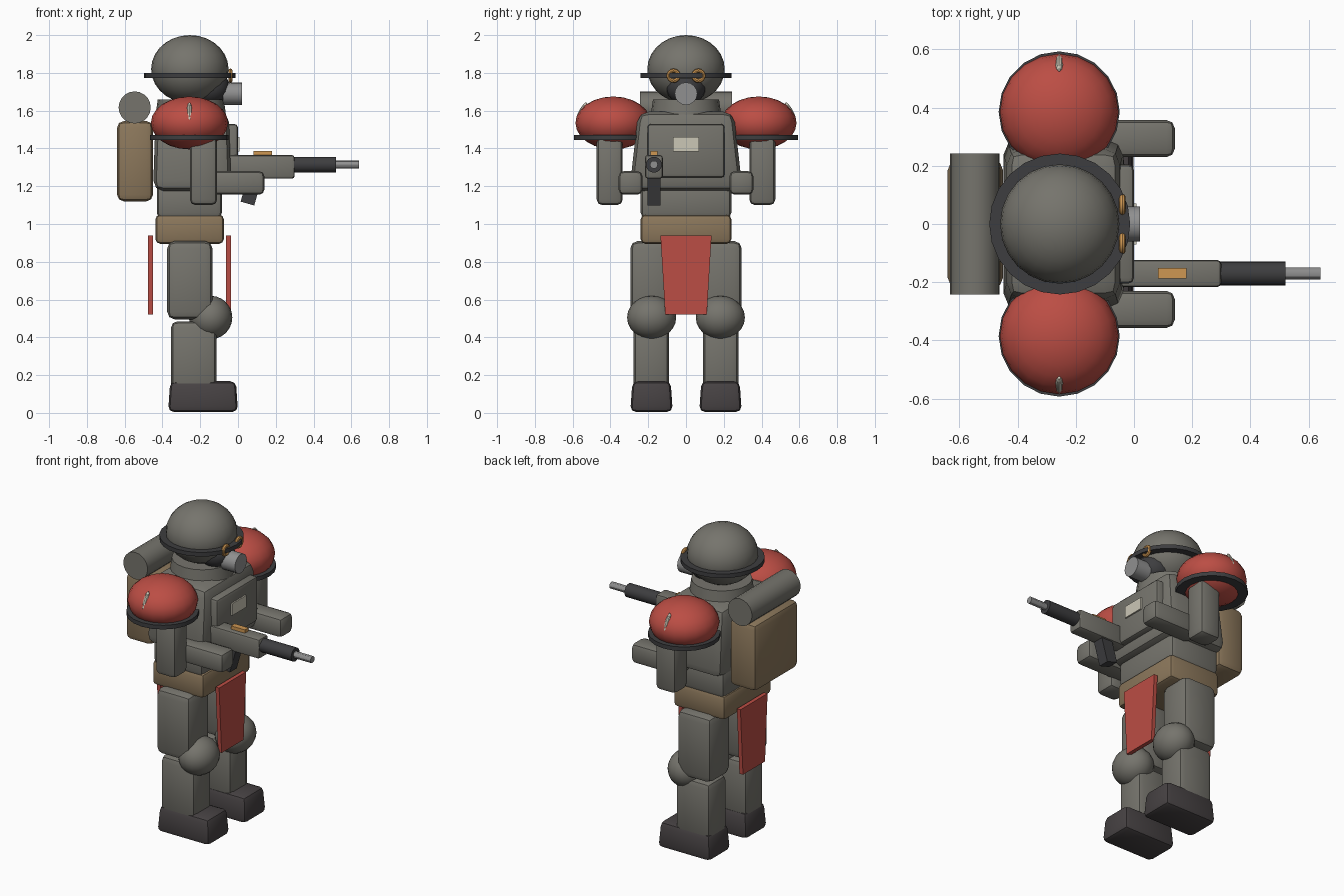
import bpy, bmesh, math
from mathutils import Matrix, Vector

if "Cube" in bpy.data.objects:
    bpy.data.objects.remove(bpy.data.objects["Cube"])


def mat(name, r, g, b):
    m = bpy.data.materials.new(name)
    m.diffuse_color = (r, g, b, 1)
    m.use_nodes = True
    m.node_tree.nodes["Principled BSDF"].inputs["Base Color"].default_value = m.diffuse_color
    return m


GREY = mat("armour grey", 0.18, 0.175, 0.152)
DARK = mat("gun dark", 0.047, 0.047, 0.05)
BOOT = mat("boot dark", 0.062, 0.054, 0.056)
RED = mat("red", 0.5, 0.075, 0.058)
TAN = mat("tan leather", 0.26, 0.185, 0.105)
BRASS = mat("brass", 0.62, 0.31, 0.085)
STEEL = mat("steel", 0.28, 0.28, 0.28)
CREAM = mat("cream", 0.6, 0.57, 0.47)


def finish(bm, name, material):
    me = bpy.data.meshes.new(name)
    bmesh.ops.recalc_face_normals(bm, faces=bm.faces)
    bm.to_mesh(me)
    bm.free()
    me.materials.append(material)
    ob = bpy.data.objects.new(name, me)
    bpy.context.collection.objects.link(ob)
    bpy.ops.object.select_all(action='DESELECT')
    ob.select_set(True)
    bpy.context.view_layer.objects.active = ob
    bpy.ops.object.shade_smooth_by_angle(angle=math.radians(30))
    return ob


def box(name, material, x, y, z, bevel=0.0, taper=(1, 1), tilt=0.0, segs=2):
    """Box from (min, max) ranges; taper scales the top, tilt turns about y."""
    bm = bmesh.new()
    bmesh.ops.create_cube(bm, size=1)
    for v in bm.verts:
        if v.co.z > 0:
            v.co.x *= taper[0]
            v.co.y *= taper[1]
        v.co = Vector((v.co.x * (x[1] - x[0]), v.co.y * (y[1] - y[0]), v.co.z * (z[1] - z[0])))
    if bevel:
        bmesh.ops.bevel(bm, geom=bm.edges[:], offset=bevel, segments=segs, profile=0.5, affect='EDGES')
    centre = Vector((sum(x) / 2, sum(y) / 2, sum(z) / 2))
    bmesh.ops.transform(bm, matrix=Matrix.Translation(centre) @ Matrix.Rotation(tilt, 4, 'Y'), verts=bm.verts)
    return finish(bm, name, material)


def ball(name, material, c, r, tilt=0.0, u=20, v=12):
    bm = bmesh.new()
    bmesh.ops.create_uvsphere(bm, u_segments=u, v_segments=v, radius=1)
    m = Matrix.Translation(c) @ Matrix.Rotation(tilt, 4, 'X') @ Matrix.Diagonal((*r, 1))
    bmesh.ops.transform(bm, matrix=m, verts=bm.verts)
    return finish(bm, name, material)


def cyl(name, material, c, r, depth, axis='Z', r2=None, n=20):
    bm = bmesh.new()
    bmesh.ops.create_cone(bm, cap_ends=True, segments=n, radius1=r, radius2=r if r2 is None else r2, depth=depth)
    rot = {'X': Matrix.Rotation(math.pi / 2, 4, 'Y'), 'Y': Matrix.Rotation(math.pi / 2, 4, 'X'),
           'Z': Matrix.Identity(4)}[axis]
    bmesh.ops.transform(bm, matrix=Matrix.Translation(c) @ rot, verts=bm.verts)
    return finish(bm, name, material)


def torus_x(name, material, c, R, r, n=16, k=8):
    """Ring facing along x."""
    bm = bmesh.new()
    rings = []
    for i in range(n):
        a = 2 * math.pi * i / n
        ring = []
        for j in range(k):
            b = 2 * math.pi * j / k
            d = R + r * math.cos(b)
            ring.append(bm.verts.new((c[0] + r * math.sin(b), c[1] + d * math.cos(a), c[2] + d * math.sin(a))))
        rings.append(ring)
    for i in range(n):
        p, q = rings[i], rings[(i + 1) % n]
        for j in range(k):
            bm.faces.new((p[j], q[j], q[(j + 1) % k], p[(j + 1) % k]))
    return finish(bm, name, material)


# Head: helmet, brim, mask with filter
ball("helmet", GREY, (-0.255, 0, 1.82), (0.205, 0.205, 0.18), u=24, v=14)
cyl("helmet_brim", DARK, (-0.255, 0, 1.787), 0.242, 0.026, n=24)
ball("face_mask", DARK, (-0.15, 0, 1.725), (0.105, 0.105, 0.095))
cyl("mask_filter", STEEL, (-0.03, 0, 1.69), 0.06, 0.1, 'X', n=16)
cyl("collar", GREY, (-0.25, 0, 1.605), 0.19, 0.11, r2=0.175)

# Torso, belt and chest plate
box("chest", GREY, (-0.45, -0.035), (-0.3, 0.3), (1.175, 1.595), 0.055, (0.93, 0.84))
box("chest_plate", GREY, (-0.12, 0.0), (-0.205, 0.205), (1.245, 1.53), 0.02)
box("chest_badge", CREAM, (0.0, 0.009), (-0.07, 0.07), (1.385, 1.46))
box("abdomen", GREY, (-0.43, -0.085), (-0.24, 0.24), (1.03, 1.22), 0.03)
box("belt", TAN, (-0.437, -0.075), (-0.24, 0.24), (0.895, 1.05), 0.025)

# Backpack and bedroll
box("backpack", TAN, (-0.64, -0.45), (-0.22, 0.22), (1.12, 1.545), 0.035)
cyl("bedroll", GREY, (-0.547, 0, 1.617), 0.085, 0.485, 'Y')

# Cloth flaps, front and back
for name, x in (("front_flap", -0.05), ("back_flap", -0.463)):
    box(name, RED, (x - 0.0125, x + 0.0125), (-0.11, 0.11), (0.52, 0.94), taper=(1, 1.23))

# Paired parts
for s, side in ((-1, "right"), (1, "left")):
    def span(a, b):
        return tuple(sorted((s * a, s * b)))

    torus_x(side + "_goggle", BRASS, (-0.04, s * 0.066, 1.785), 0.027, 0.011)
    # Shoulder dome, rim and stud
    ball(side + "_shoulder", RED, (-0.257, s * 0.385, 1.535), (0.204, 0.2, 0.14))
    cyl(side + "_shoulder_rim", DARK, (-0.257, s * 0.385, 1.457), 0.208, 0.026)
    ball(side + "_shoulder_stud", CREAM, (-0.257, s * 0.553, 1.595), (0.014, 0.014, 0.055), s * 0.5, 10, 8)
    # Arm
    box(side + "_upper_arm", GREY, (-0.255, -0.11), span(0.335, 0.473), (1.1, 1.46), 0.03)
    box(side + "_forearm", GREY, (-0.2, 0.14), span(0.23, 0.357), (1.155, 1.28), 0.028)
    # Leg
    box(side + "_thigh", GREY, (-0.375, -0.135), span(0.08, 0.295), (0.495, 0.91), 0.04)
    box(side + "_shin", GREY, (-0.355, -0.115), span(0.09, 0.277), (0.12, 0.485), 0.035)
    ball(side + "_knee", GREY, (-0.145, s * 0.182, 0.505), (0.115, 0.13, 0.115))
    box(side + "_boot", BOOT, (-0.37, 0.0), span(0.07, 0.295), (0.005, 0.168), 0.03, (0.94, 0.9))

# Gun
GY = -0.17
box("gun_body", GREY, (-0.05, 0.3), (GY - 0.047, GY + 0.047), (1.24, 1.365), 0.015)
cyl("gun_barrel_sleeve", DARK, (0.405, GY, 1.314), 0.042, 0.23, 'X', n=16)
cyl("gun_muzzle", STEEL, (0.57, GY, 1.314), 0.021, 0.14, 'X', n=12)
box("gun_sight", BRASS, (0.083, 0.18), (GY - 0.018, GY + 0.018), (1.36, 1.386))
box("gun_magazine", DARK, (0.035, 0.11), (GY - 0.035, GY + 0.035), (1.105, 1.27), tilt=0.28)
